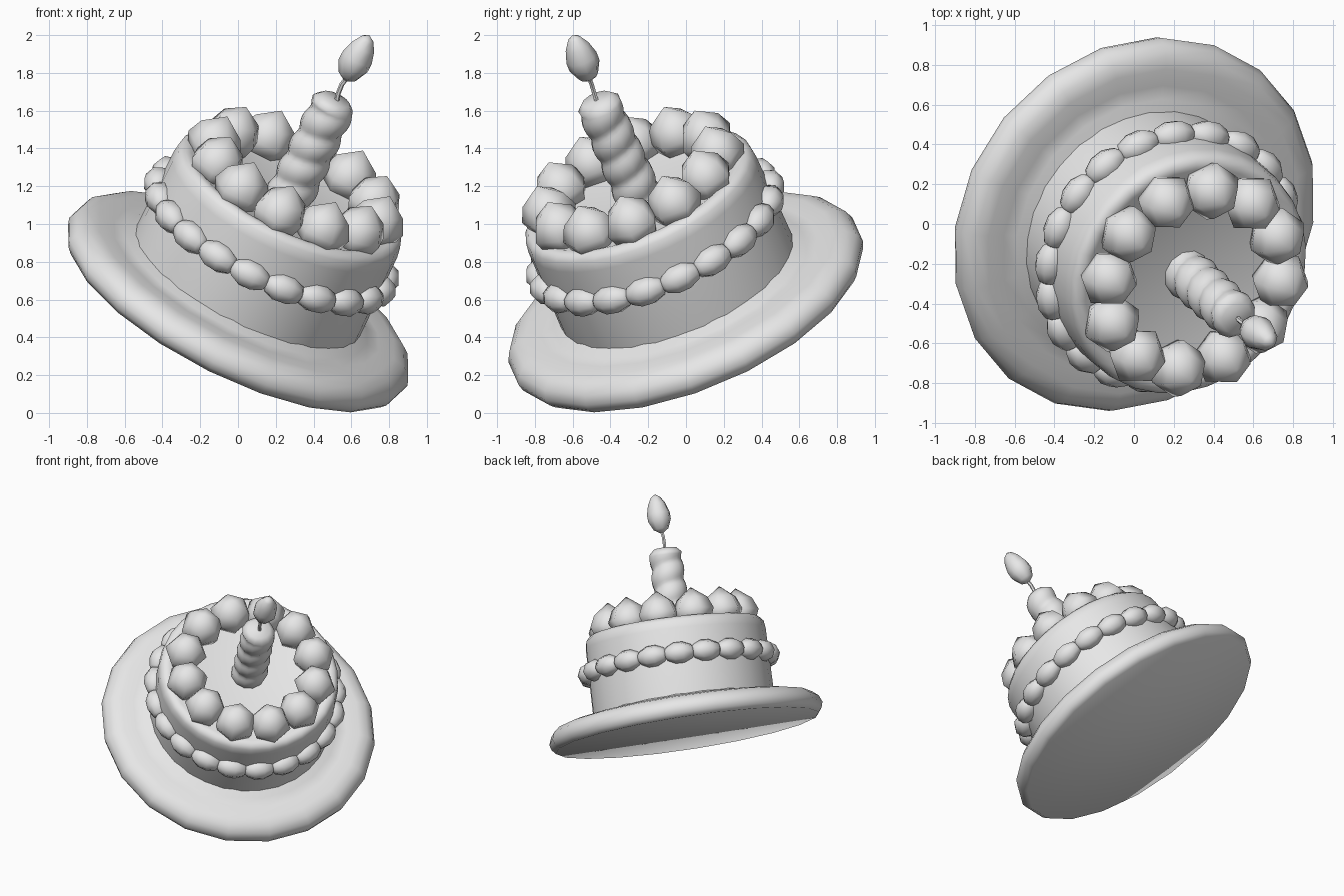
import bpy
import bmesh
from math import sin, cos, pi, radians
from mathutils import Matrix, Vector

cube = bpy.data.objects.get("Cube")
if cube:
    bpy.data.objects.remove(cube, do_unlink=True)

# One plain grey for everything
grey = bpy.data.materials.new("plain grey")
grey.use_nodes = True
colour = (0.8, 0.8, 0.8, 1)
grey.diffuse_color = colour
grey.node_tree.nodes["Principled BSDF"].inputs["Base Color"].default_value = colour


def frame(axis, side, origin):
    """Matrix whose z follows axis and whose x leans towards side."""
    z = Vector(axis).normalized()
    x = Vector(side)
    x = (x - z * x.dot(z)).normalized()
    m = Matrix((x, z.cross(x), z)).transposed().to_4x4()
    m.translation = origin
    return m


# The plate tips forward and to its left, the cake leans a little further forward
CENTRE = (0, 0, 0.585)
PLATE = frame((0.425, -0.347, 0.836), (0, 0, -1), CENTRE)
CAKE = frame((0.405, -0.372, 0.836), PLATE.to_3x3().col[0], CENTRE)


def loft(rings):
    """Mesh skinned over equal rings of points, with closed ends."""
    bm = bmesh.new()
    rows = [[bm.verts.new(p) for p in ring] for ring in rings]
    n = len(rows[0])
    for a, b in zip(rows, rows[1:]):
        for i in range(n):
            j = (i + 1) % n
            bm.faces.new((a[i], a[j], b[j], b[i]))
    bm.faces.new(rows[0][::-1])
    bm.faces.new(rows[-1])
    bmesh.ops.remove_doubles(bm, verts=bm.verts, dist=0.001)
    bmesh.ops.recalc_face_normals(bm, faces=bm.faces)
    mesh = bpy.data.meshes.new("part")
    bm.to_mesh(mesh)
    bm.free()
    mesh.materials.append(grey)
    return mesh


def lathe(profile, sides):
    angles = [2 * pi * i / sides for i in range(sides)]
    return loft([[(r * cos(a), r * sin(a), z) for a in angles] for r, z in profile])


def place(name, mesh, matrix, angle=50):
    ob = bpy.data.objects.new(name, mesh)
    bpy.context.collection.objects.link(ob)
    ob.matrix_world = matrix
    bpy.ops.object.select_all(action="DESELECT")
    ob.select_set(True)
    bpy.context.view_layer.objects.active = ob
    bpy.ops.object.shade_smooth_by_angle(angle=radians(angle))
    return ob


# Plate with a thick rounded rim, rising slightly to meet the cake
place("plate", lathe([(0, -0.065), (0.962, -0.065), (0.988, -0.035), (1.0, 0.005),
                      (0.98, 0.055), (0.935, 0.092), (0.87, 0.108), (0.78, 0.104),
                      (0.71, 0.112), (0.655, 0.145), (0, 0.145)], 20), PLATE)

# Cake body with a softened top edge
place("cake", lathe([(0, 0.1), (0.66, 0.1), (0.655, 0.62), (0.647, 0.675),
                     (0.62, 0.705), (0.58, 0.705), (0.53, 0.685), (0, 0.675)], 30), CAKE)

# Ring of pointed cream dollops
dollop = lathe([(0, -0.02), (0.12, 0), (0.153, 0.085), (0.115, 0.17), (0, 0.255)], 6)
for i in range(12):
    spot = Matrix.Rotation(radians(4 + 30 * i), 4, "Z") @ Matrix.Translation((0.48, 0, 0.67))
    place("cream_dollop", dollop, CAKE @ spot, 100)

# Belt of plump piped shells lying along the side
shell = lathe([(0, -0.12), (0.05, -0.095), (0.077, -0.035), (0.077, 0.03),
               (0.05, 0.085), (0, 0.12)], 8)
SHELLS = 21
for i in range(SHELLS):
    spot = (Matrix.Rotation(2 * pi * i / SHELLS - radians(4.8), 4, "Z")
            @ Matrix.Translation((0.658, 0, 0.435)) @ Matrix.Rotation(pi / 2, 4, "X"))
    place("piped_shell", shell, CAKE @ spot, 60)

# Candle with a spiral ridge
ROWS, SIDES, TURNS = 32, 12, 4
rings = []
for k in range(ROWS + 1):
    h = k / ROWS
    ring = []
    for i in range(SIDES):
        a = 2 * pi * i / SIDES
        r = 0.114 - 0.008 * h + 0.018 * abs(sin(a / 2 - pi * TURNS * h))
        ring.append((r * cos(a), r * sin(a), 0.66 + 0.59 * h))
    rings.append(ring)
rings.append([(x * 0.7, y * 0.7, z + 0.035) for x, y, z in rings[-1]])
place("candle", loft(rings), CAKE, 60)

# Bent wick, a thin tube over a short path
path = [Vector(p) for p in ((0.52, -0.47, 1.64), (0.53, -0.485, 1.69),
                            (0.55, -0.5, 1.74), (0.59, -0.52, 1.79))]
wick = []
for k, p in enumerate(path):
    along = path[min(k + 1, 3)] - path[max(k - 1, 0)]
    m = frame(along, (1, 0, 0), p)
    wick.append([m @ Vector((0.013 * cos(pi * i / 3), 0.013 * sin(pi * i / 3), 0))
                 for i in range(6)])
place("wick", loft(wick), Matrix())

# Almond flame leaning with the candle
base, tip = Vector((0.565, -0.505, 1.755)), Vector((0.695, -0.6, 2.0))
flame = lathe([(0, 0), (0.055, 0.035), (0.085, 0.1), (0.085, 0.15),
               (0.065, 0.22), (0.035, 0.27), (0, (tip - base).length)], 8)
place("flame", flame, frame(tip - base, (1, 0, 0), base), 80)
